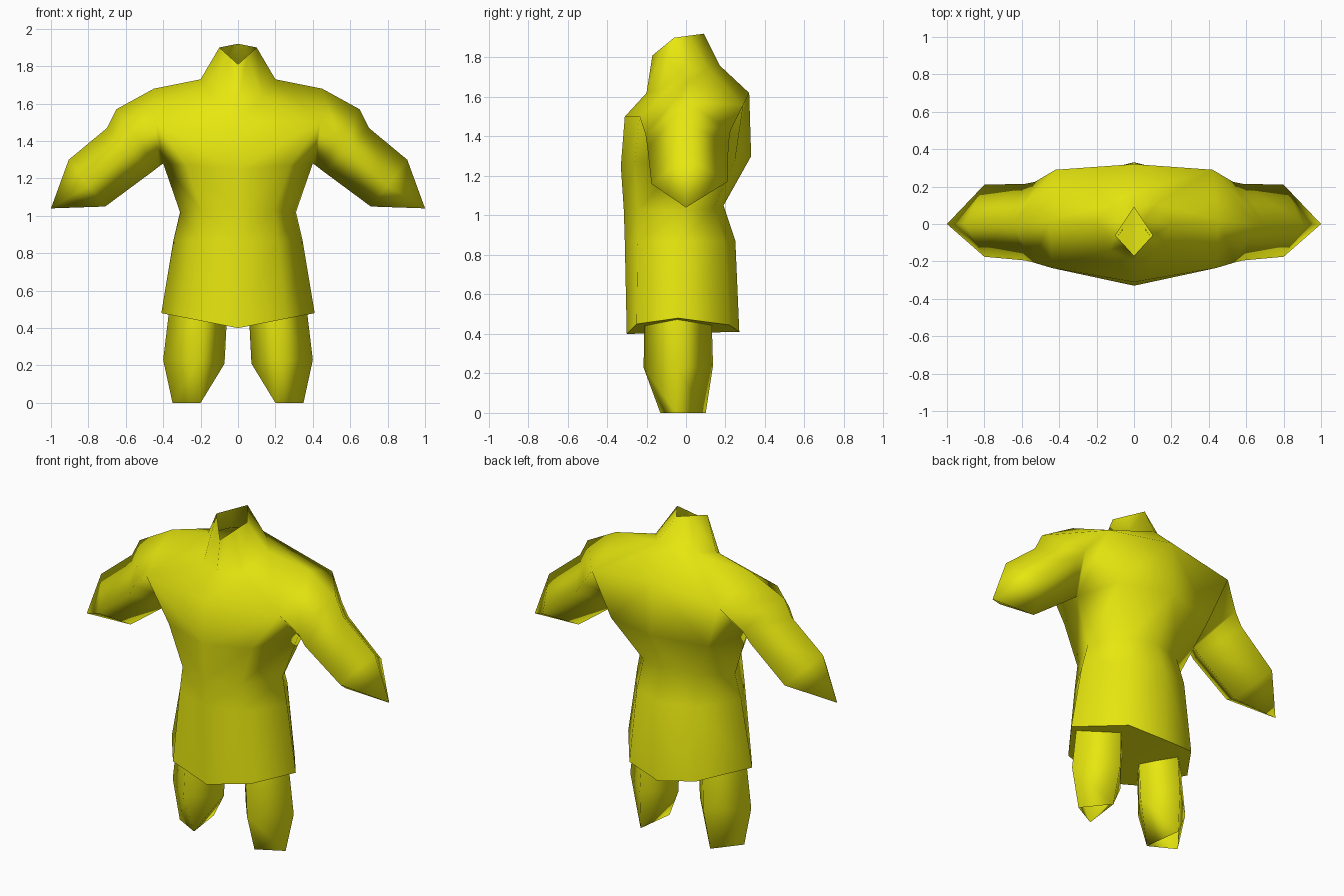
import bpy, bmesh

if "Cube" in bpy.data.objects:
    bpy.data.objects.remove(bpy.data.objects["Cube"])

yellow = bpy.data.materials.new("bright_yellow")
yellow.diffuse_color = (0.8, 0.8, 0.005, 1)
yellow.use_nodes = True
yellow.node_tree.nodes["Principled BSDF"].inputs["Base Color"].default_value = yellow.diffuse_color


def loft(bm, rings, closed=False):
    """Bridge successive rings of vertices with quads."""
    for a, b in zip(rings, rings[1:]):
        n = len(a)
        for i in range(n if closed else n - 1):
            j = (i + 1) % n
            bm.faces.new((a[i], a[j], b[j], b[i]))


def add_ring(bm, points):
    return [bm.verts.new(p) for p in points]


def shade_smooth(bm):
    for f in bm.faces:
        f.smooth = True


def flat_cap(bm, verts):
    """Flat face with crisp borders; edges on the mirror plane stay soft."""
    face = bm.faces.new(verts)
    face.smooth = False
    for e in face.edges:
        if any(v.co.x > 1e-4 for v in e.verts):
            e.smooth = False


def finish(bm, name):
    """Turn the right half into a mirrored object."""
    bmesh.ops.recalc_face_normals(bm, faces=bm.faces)
    mesh = bpy.data.meshes.new(name)
    bm.to_mesh(mesh)
    bm.free()
    mesh.materials.append(yellow)
    obj = bpy.data.objects.new(name, mesh)
    bpy.context.collection.objects.link(obj)
    mirror = obj.modifiers.new("mirror", 'MIRROR')
    mirror.use_axis[0] = True
    mirror.use_mirror_merge = True
    mirror.merge_threshold = 0.001
    return obj


# Tunic: half rings from front centre, round the side, to back centre
bm = bmesh.new()
hem = add_ring(bm, [(0, -.30, .40), (.255, -.25, .45), (.41, -.04, .48), (.22, .22, .445), (0, .27, .41)])
hip = add_ring(bm, [(0, -.31, .87), (.215, -.245, .87), (.345, -.03, .87), (.19, .195, .87), (0, .25, .87)])
waist = add_ring(bm, [(0, -.315, 1.03), (.195, -.245, 1.03), (.31, -.02, 1.02), (.18, .145, 1.04), (0, .19, 1.05)])
chest = add_ring(bm, [(0, -.33, 1.25), (.275, -.26, 1.27), (.4, 0, 1.28), (.32, .25, 1.29), (0, .33, 1.30)])
yoke = add_ring(bm, [(0, -.31, 1.50), (.44, -.235, 1.50), (.45, .02, 1.68), (.42, .29, 1.56), (0, .32, 1.62)])
neck = add_ring(bm, [(0, -.20, 1.62), (.13, -.14, 1.63), (.2, 0, 1.73), (.12, .11, 1.745), (0, .17, 1.76)])
collar = add_ring(bm, [(0, -.17, 1.81), (.05, -.115, 1.855), (.1, -.06, 1.90), (.05, .015, 1.91), (0, .09, 1.92)])
loft(bm, [hem, hip, waist, chest])
loft(bm, [yoke, neck, collar])

# Chest panels up to the armhole
bm.faces.new((chest[0], chest[1], yoke[1], yoke[0]))
bm.faces.new((chest[3], chest[4], yoke[4], yoke[3]))
bm.faces.new((chest[1], chest[2], yoke[1]))
bm.faces.new((chest[2], chest[3], yoke[3]))

# Arm: four-sided rings (top, front, underside, back) ending in a soft wedge
armhole = [yoke[2], yoke[1], chest[2], yoke[3]]
deltoid = add_ring(bm, [(.65, 0, 1.57), (.54, -.205, 1.41), (.425, 0, 1.262), (.53, .225, 1.43)])
sleeve = add_ring(bm, [(.70, 0, 1.47), (.58, -.195, 1.34), (.46, 0, 1.235), (.58, .215, 1.36)])
cuff = add_ring(bm, [(.905, 0, 1.30), (.80, -.175, 1.16), (.71, 0, 1.05), (.80, .21, 1.17)])
loft(bm, [armhole, deltoid, sleeve, cuff], closed=True)
tip = bm.verts.new((1, 0, 1.04))
for i in range(4):
    bm.faces.new((cuff[i], cuff[(i + 1) % 4], tip))
shade_smooth(bm)

# Underside of the skirt
flat_cap(bm, hem)
finish(bm, "tunic")

# Legs: diamond rings (front, outer, back, inner) narrowing to an open triangle
bm = bmesh.new()
top = add_ring(bm, [(.20, -.21, .47), (.37, -.045, .48), (.20, .13, .47), (.06, -.03, .44)])
shin = add_ring(bm, [(.21, -.215, .23), (.40, -.045, .23), (.21, .137, .24), (.072, -.03, .21)])
ankle = add_ring(bm, [(.20, -.13, 0), (.35, -.05, 0), (.23, .10, 0)])
loft(bm, [top, shin], closed=True)
loft(bm, [shin[:3], ankle])
front, outer, back, inner = shin
bm.faces.new((back, inner, ankle[2]))
bm.faces.new((inner, front, ankle[0]))
bm.faces.new((inner, ankle[0], ankle[2]))
shade_smooth(bm)
finish(bm, "legs")
